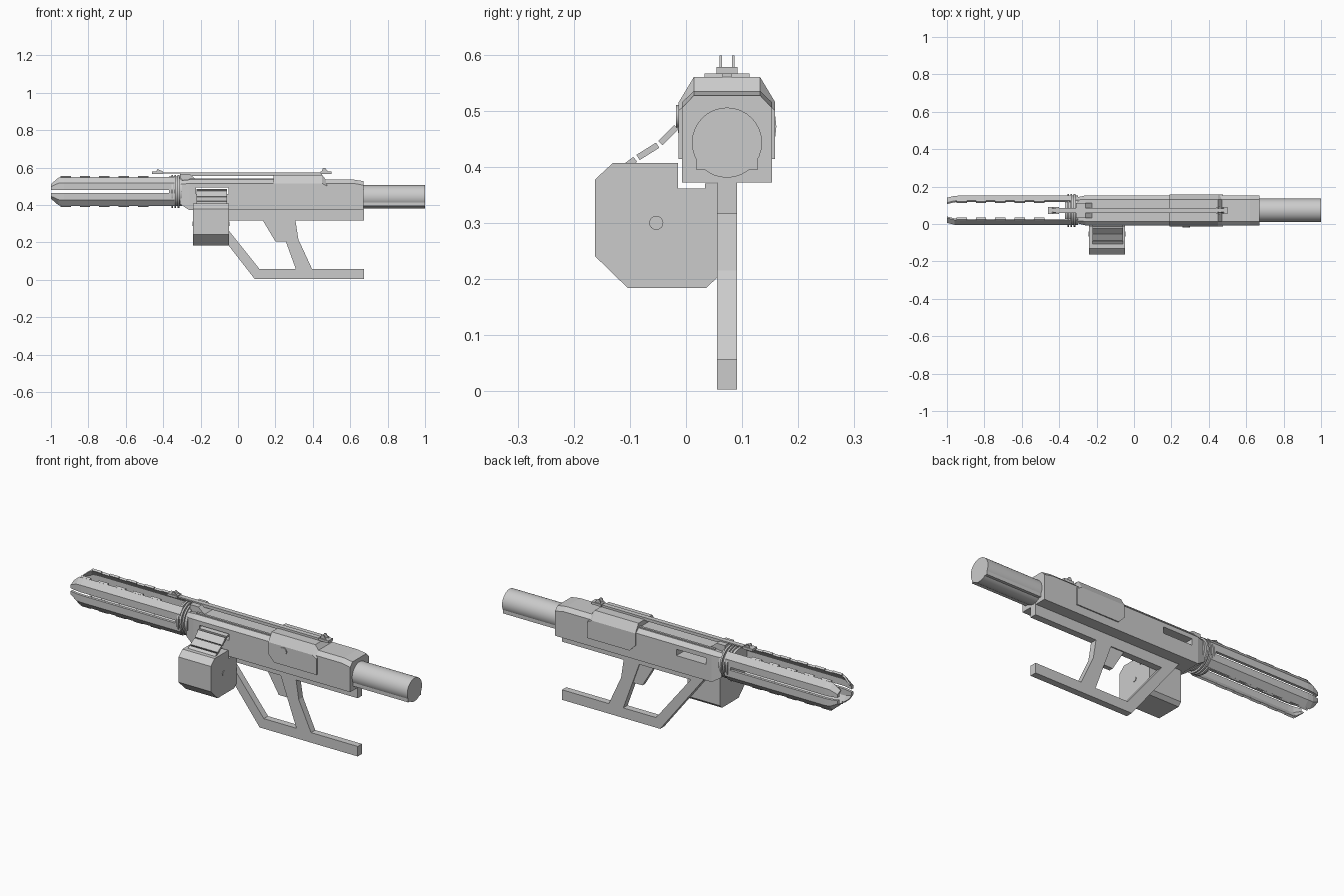
import bpy, bmesh, math
from mathutils import Matrix

if "Cube" in bpy.data.objects:
    bpy.data.objects.remove(bpy.data.objects["Cube"])

CY, CZ = 0.073, 0.472   # axis of the body and front rails


def finish(name, bm):
    bmesh.ops.recalc_face_normals(bm, faces=bm.faces)
    me = bpy.data.meshes.new(name)
    bm.to_mesh(me)
    bm.free()
    ob = bpy.data.objects.new(name, me)
    bpy.context.collection.objects.link(ob)
    return ob


def loft(name, sections):
    """Join a list of equal-length point loops into a capped solid."""
    bm = bmesh.new()
    loops = [[bm.verts.new(p) for p in s] for s in sections]
    n = len(loops[0])
    for a, b in zip(loops, loops[1:]):
        for i in range(n):
            j = (i + 1) % n
            bm.faces.new((a[i], a[j], b[j], b[i]))
    bm.faces.new(loops[0])
    bm.faces.new(loops[-1])
    return finish(name, bm)


def along_x(name, pts, x0, x1):
    return loft(name, [[(x, y, z) for y, z in pts] for x in (x0, x1)])


def along_y(name, pts, y0, y1):
    return loft(name, [[(x, y, z) for x, z in pts] for y in (y0, y1)])


def box(name, x0, x1, y0, y1, z0, z1):
    return along_x(name, [(y0, z0), (y1, z0), (y1, z1), (y0, z1)], x0, x1)


def cyl(name, center, r, depth, axis='X', seg=32):
    bm = bmesh.new()
    rot = Matrix.Rotation(math.pi / 2, 4, 'Y' if axis == 'X' else 'X')
    bmesh.ops.create_cone(bm, cap_ends=True, segments=seg, radius1=r, radius2=r,
                          depth=depth, matrix=Matrix.Translation(center) @ rot)
    ob = finish(name, bm)
    bpy.ops.object.select_all(action='DESELECT')
    ob.select_set(True)
    bpy.context.view_layer.objects.active = ob
    bpy.ops.object.shade_smooth_by_angle(angle=math.radians(35))
    return ob


def shell(x, w, bottom, shoulder, top, topw):
    """Six-sided housing cross-section with chamfered top corners."""
    half = [(w, bottom), (w, shoulder), (topw, top)]
    pts = half + [(-d, z) for d, z in reversed(half)]
    return [(x, CY + d, z) for d, z in pts]


# Main housing, nose slightly tapered
body = loft("housing", [shell(-0.31, 0.068, 0.405, 0.510, 0.530, 0.055),
                        shell(-0.26, 0.080, 0.372, 0.515, 0.535, 0.059),
                        shell(0.62, 0.080, 0.372, 0.515, 0.535, 0.059),
                        shell(0.672, 0.080, 0.372, 0.505, 0.527, 0.059)])
# Feed slot through the housing
cutter = box("slot_cutter", -0.225, -0.05, -0.1, 0.3, 0.458, 0.492)
cutter.hide_render = True
mod = body.modifiers.new("slot", 'BOOLEAN')
mod.operation, mod.object, mod.solver = 'DIFFERENCE', cutter, 'EXACT'
bpy.context.view_layer.objects.active = body
bpy.ops.object.modifier_apply(modifier="slot")
bpy.data.objects.remove(cutter)

# Receiver cover over the middle, with a side button
loft("receiver_cover", [shell(0.19, 0.086, 0.45, 0.515, 0.560, 0.059),
                        shell(0.225, 0.086, 0.414, 0.515, 0.560, 0.059),
                        shell(0.45, 0.086, 0.414, 0.515, 0.560, 0.059),
                        shell(0.477, 0.086, 0.414, 0.500, 0.525, 0.059)])
cyl("cover_button", (0.28, CY - 0.087, 0.49), 0.02, 0.008, 'Y')

# Top block at the nose, and long ridges on the deck
along_y("nose_block", [(-0.31, 0.52), (-0.31, 0.566), (-0.26, 0.566), (-0.22, 0.532),
                       (-0.22, 0.52)], CY - 0.04, CY + 0.04)
for s in (-1, 1):
    y = CY + s * 0.05
    box("deck_ridge", -0.26, 0.19, y - 0.006, y + 0.006, 0.53, 0.541)

# Rear tube with side flats
cyl("rear_tube", (0.82, CY, 0.443), 0.0625, 0.36)
box("rear_tube_flats", 0.64, 1.0, CY - 0.055, CY + 0.055, 0.395, 0.45)

# Collar rings
cyl("collar_core", (-0.335, CY, CZ), 0.079, 0.07)
for x in (-0.352, -0.335, -0.318):
    cyl("collar_ring", (x, CY, CZ), 0.088, 0.009)

# Four angled front rails with rows of teeth
prof = [(0.079, 0.008), (0.079, 0.046), (0.053, 0.077), (0.045, 0.070),
        (0.064, 0.042), (0.064, 0.008)]
for sy in (-1, 1):
    for sz in (-1, 1):
        def rail(x, k, inset):
            return [(x, CY + sy * (d - inset), CZ + sz * (0.008 + (h - 0.008) * k))
                    for d, h in prof]
        loft("front_rail", [rail(-1.0, 0.45, 0.012), rail(-0.96, 0.95, 0.002),
                            rail(-0.93, 1, 0), rail(-0.34, 1, 0)])
        for i in range(5):
            x = -0.95 + i * 0.104
            tooth = [(0.055, 0.076), (0.048, 0.083), (0.039, 0.076), (0.046, 0.066)]
            along_x("rail_tooth", [(CY + sy * d, CZ + sz * h) for d, h in tooth],
                    x, x + 0.056)

# Sight strip on top with front and rear sights
box("sight_strip", -0.46, 0.50, CY - 0.013, CY + 0.013, 0.567, 0.574)
box("sight_strip_front", -0.46, -0.40, CY - 0.019, CY + 0.019, 0.565, 0.578)
box("sight_strip_rear", 0.44, 0.50, CY - 0.019, CY + 0.019, 0.565, 0.578)
box("sight_mount", -0.31, 0.45, CY - 0.008, CY + 0.008, 0.555, 0.569)
for s in (-1, 1):
    y = CY + s * 0.011
    along_y("front_sight", [(-0.44, 0.575), (-0.43, 0.592), (-0.40, 0.578), (-0.40, 0.575)],
            y - 0.002, y + 0.002)
    along_y("rear_sight", [(0.445, 0.575), (0.455, 0.598), (0.465, 0.598), (0.485, 0.575)],
            y - 0.002, y + 0.002)

# Under rail, front strut, grip and foot bar
G0, G1 = 0.055, 0.091
along_y("under_rail", [(-0.15, 0.375), (-0.10, 0.316), (0.674, 0.316), (0.674, 0.375)], G0, G1)
along_y("strut_and_foot", [(-0.20, 0.376), (-0.14, 0.376), (0.115, 0.057), (0.674, 0.057),
                           (0.674, 0.003), (0.09, 0.003)], G0, G1)
along_y("grip", [(0.21, 0.33), (0.31, 0.055), (0.397, 0.055), (0.323, 0.215),
                 (0.305, 0.33)], G0, G1)
along_y("trigger", [(0.125, 0.33), (0.20, 0.205), (0.256, 0.205), (0.22, 0.33)],
        G0 + 0.006, G1 - 0.006)

# Side magazine with a stepped top
along_x("magazine", [(-0.1625, 0.377), (-0.13, 0.407), (-0.014, 0.407), (-0.014, 0.361),
                     (0.034, 0.361), (0.034, 0.37), (0.055, 0.37), (0.055, 0.202),
                     (0.036, 0.184), (-0.104, 0.184), (-0.1625, 0.241)], -0.24, -0.048)
cyl("magazine_hub", (-0.144, -0.053, 0.30), 0.0125, 0.198)

# Feed belt links from magazine into the slot
path = [(-0.115, 0.395), (-0.088, 0.415), (-0.048, 0.440), (-0.015, 0.473), (0.03, 0.48)]
for (y0, z0), (y1, z1) in zip(path, path[1:]):
    L = math.hypot(y1 - y0, z1 - z0)
    uy, uz = (y1 - y0) / L, (z1 - z0) / L
    a, t = 0.003, 0.0055
    y0, z0, y1, z1 = y0 + uy * a, z0 + uz * a, y1 - uy * a, z1 - uz * a
    along_x("feed_link", [(y0 - uz * t, z0 + uy * t), (y1 - uz * t, z1 + uy * t),
                          (y1 + uz * t, z1 - uy * t), (y0 + uz * t, z0 - uy * t)],
            -0.222, -0.06)
